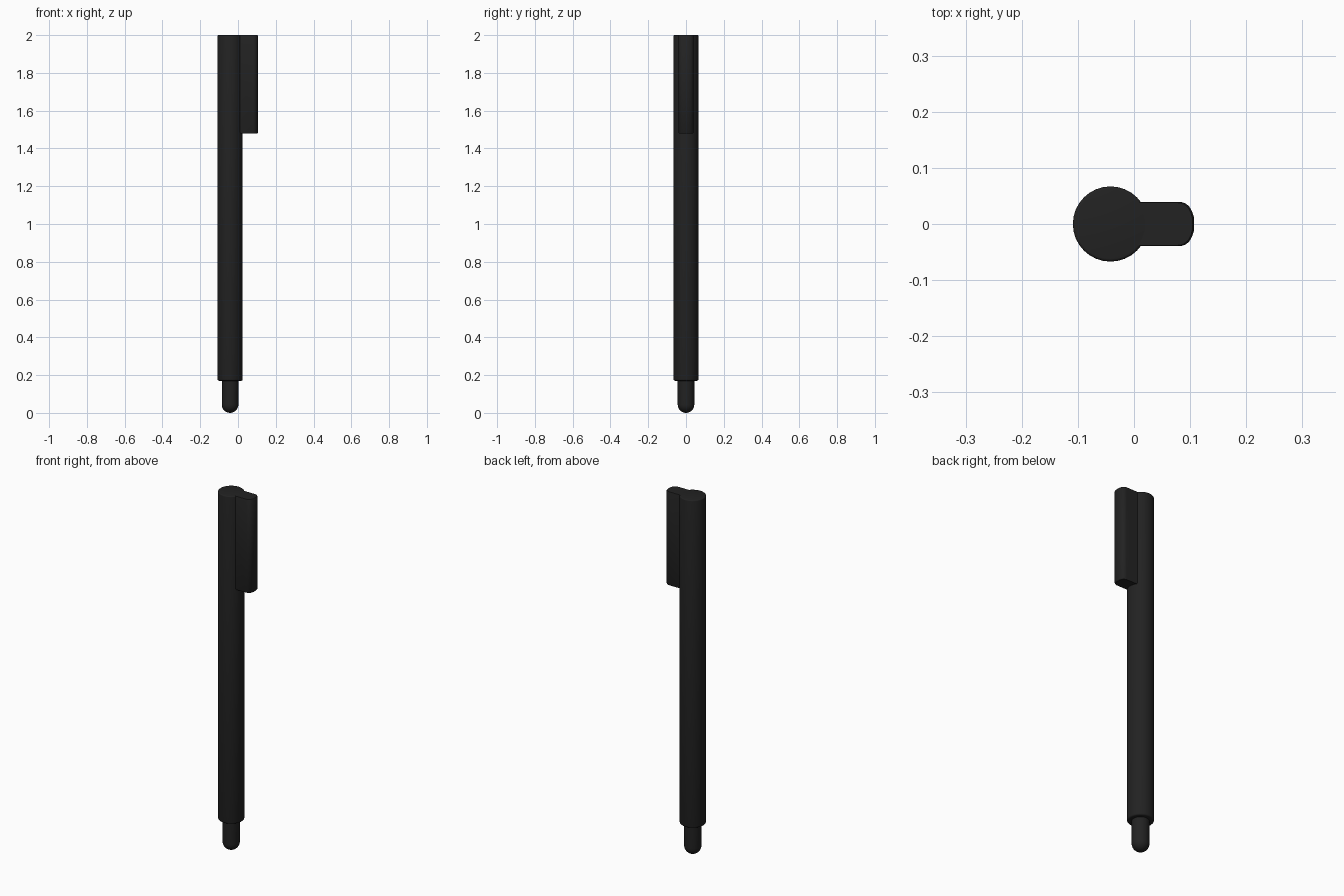
import bpy, bmesh, math

if "Cube" in bpy.data.objects:
    bpy.data.objects.remove(bpy.data.objects["Cube"])

AXIS_X = -0.042   # pen axis; the clip sticks out towards +x
black = bpy.data.materials.new("matte black")
black.diffuse_color = (0.016, 0.016, 0.016, 1)
black.use_nodes = True
black.node_tree.nodes["Principled BSDF"].inputs["Base Color"].default_value = black.diffuse_color


def finish(bm, name, angle=40):
    bmesh.ops.recalc_face_normals(bm, faces=bm.faces[:])
    mesh = bpy.data.meshes.new(name)
    bm.to_mesh(mesh)
    bm.free()
    mesh.materials.append(black)
    ob = bpy.data.objects.new(name, mesh)
    bpy.context.collection.objects.link(ob)
    bpy.ops.object.select_all(action='DESELECT')
    ob.select_set(True)
    bpy.context.view_layer.objects.active = ob
    bpy.ops.object.shade_smooth_by_angle(angle=math.radians(angle))
    return ob


def lathe(name, profile, sides=32):
    """Turn (radius, z) points around the pen axis, capping open ends."""
    bm = bmesh.new()
    rings = []
    for r, z in profile:
        rings.append([bm.verts.new((AXIS_X + r * math.cos(math.tau * i / sides),
                                    r * math.sin(math.tau * i / sides), z))
                      for i in range(sides)])
    for a, b in zip(rings, rings[1:]):
        for i in range(sides):
            j = (i + 1) % sides
            bm.faces.new((a[i], a[j], b[j], b[i]))
    bm.faces.new(rings[0])
    bm.faces.new(rings[-1])
    return finish(bm, name)


def arc(r, z, rad, start, end, steps):
    return [(r + rad * math.cos(math.radians(start + (end - start) * k / steps)),
             z + rad * math.sin(math.radians(start + (end - start) * k / steps)))
            for k in range(steps + 1)]


# Barrel with softened ends
lathe("barrel", arc(0.059, 0.178, 0.008, -90, 0, 3) + arc(0.062, 1.995, 0.005, 0, 90, 3))

# Round-nosed tip
lathe("tip", arc(0, 0.044, 0.044, -87, 0, 8) + [(0.044, 0.19)])

# Clip: rounded, slightly bowed outline extruded along the barrel
corner = arc(0.080, 0.015, 0.0245, 90, 20, 5)
upper = [(-0.03, 0.0395)] + corner + [(0.107, 0.012)]
outline = upper + [(x, -y) for x, y in reversed(upper)]
bm = bmesh.new()
rings = []
for z, s in ((1.478, 0.94), (1.484, 1), (1.996, 1), (2.0, 0.96)):
    rings.append([bm.verts.new((0.03 + (x - 0.03) * s, y * s, z)) for x, y in outline])
n = len(outline)
for a, b in zip(rings, rings[1:]):
    for i in range(n):
        bm.faces.new((a[i], a[(i + 1) % n], b[(i + 1) % n], b[i]))
bm.faces.new(rings[0])
bm.faces.new(rings[-1])
finish(bm, "clip")
